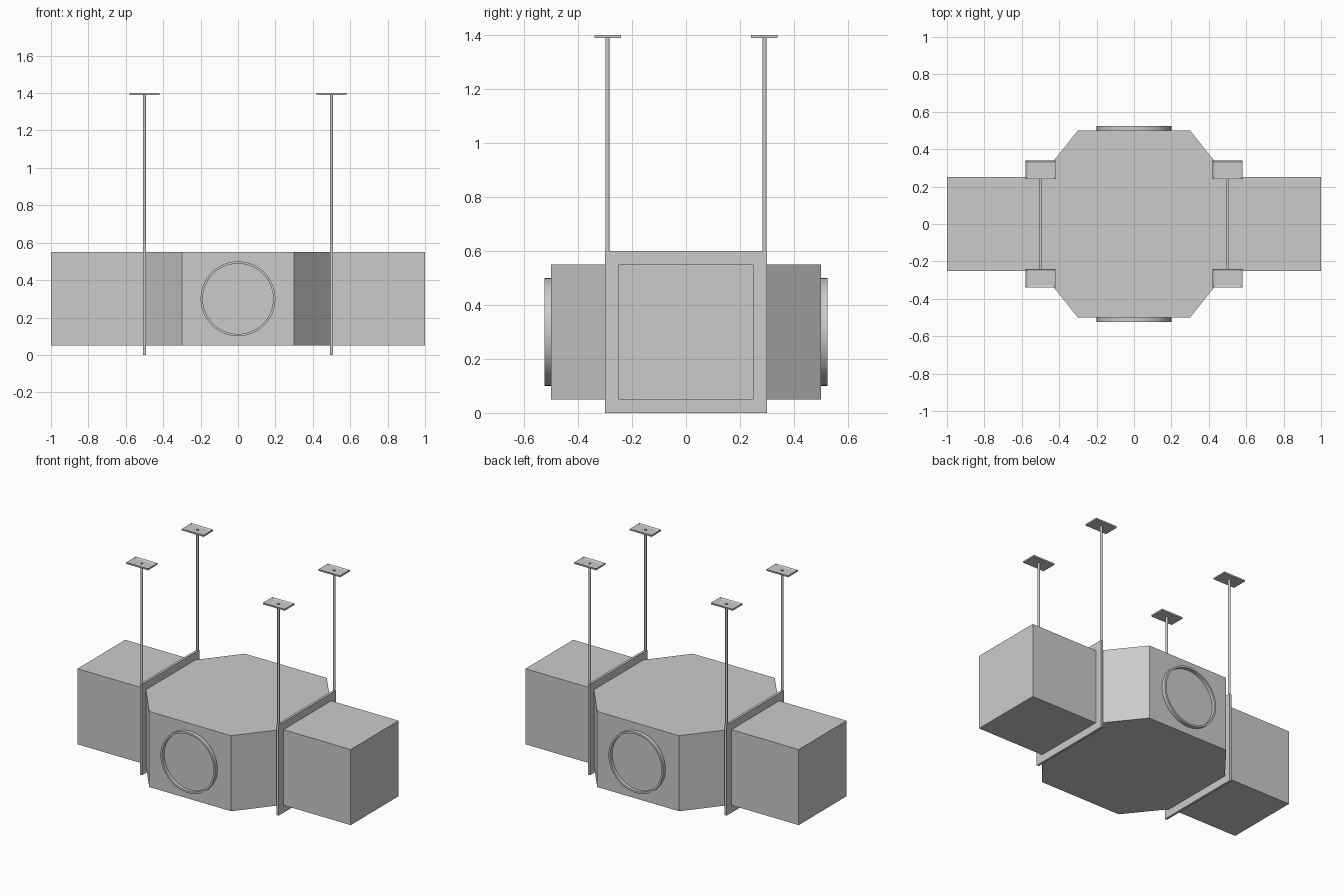
import bpy, bmesh, math
from mathutils import Matrix, Vector

if "Cube" in bpy.data.objects:
    bpy.data.objects.remove(bpy.data.objects["Cube"])


def finish(name, bm, smooth=False):
    bmesh.ops.recalc_face_normals(bm, faces=bm.faces[:])
    me = bpy.data.meshes.new(name)
    bm.to_mesh(me)
    bm.free()
    ob = bpy.data.objects.new(name, me)
    bpy.context.collection.objects.link(ob)
    if smooth:
        bpy.ops.object.select_all(action='DESELECT')
        ob.select_set(True)
        bpy.context.view_layer.objects.active = ob
        bpy.ops.object.shade_smooth_by_angle(angle=math.radians(35))
    return ob


def extrude_face(bm, pts, vec):
    face = bm.faces.new([bm.verts.new(p) for p in pts])
    ext = bmesh.ops.extrude_face_region(bm, geom=[face])['geom']
    bmesh.ops.translate(bm, vec=vec, verts=[v for v in ext if isinstance(v, bmesh.types.BMVert)])


def revolve(name, profile, matrix, segments=48):
    # profile of (radius, height) spun about the local z axis
    bm = bmesh.new()
    verts = [bm.verts.new((r, 0, h)) for r, h in profile]
    edges = [bm.edges.new(p) for p in zip(verts, verts[1:])]
    bmesh.ops.spin(bm, geom=verts + edges, cent=(0, 0, 0), axis=(0, 0, 1),
                   angle=math.tau, steps=segments)
    bmesh.ops.remove_doubles(bm, verts=bm.verts[:], dist=1e-5)
    bm.transform(matrix)
    return finish(name, bm, True)


# Straight duct widening into an eight-sided chamber
quarter = [(1, 0.25), (0.5, 0.25), (0.3, 0.5)]
half = quarter + [(-x, y) for x, y in reversed(quarter)]
outline = half + [(x, -y) for x, y in reversed(half)]
bm = bmesh.new()
extrude_face(bm, [(x, y, 0.05) for x, y in outline], Vector((0, 0, 0.5)))
finish("duct_body", bm)

# Round port collars on the front and back
for side, label in ((-1, "front"), (1, "back")):
    place = Matrix.Translation((0, side * 0.5, 0.3)) @ Matrix.Rotation(-side * math.pi / 2, 4, 'X')
    revolve(label + "_port",
            [(0, -0.005), (0.2, -0.005), (0.2, 0.025), (0.188, 0.025), (0.188, 0.003), (0, 0.003)],
            place)

for sx, xl in ((-1, "left"), (1, "right")):
    # Square frame clamped around the duct
    bm = bmesh.new()
    rings = [[bm.verts.new((sx * 0.5 + dx, a * r, 0.3 + b * r))
              for a, b in ((-1, -1), (1, -1), (1, 1), (-1, 1))]
             for dx, r in ((-0.008, 0.3), (0.008, 0.3), (0.008, 0.25), (-0.008, 0.25))]
    for k in range(4):
        a, b = rings[k], rings[(k + 1) % 4]
        for i in range(4):
            j = (i + 1) % 4
            bm.faces.new((a[i], a[j], b[j], b[i]))
    finish(xl + "_frame", bm)

    for sy, yl in ((-1, "front"), (1, "back")):
        # Hanging rod
        revolve(f"{xl}_{yl}_rod",
                [(0, 0.595), (0.008, 0.595), (0.008, 1.398), (0, 1.398)],
                Matrix.Translation((sx * 0.5, sy * 0.291, 0)), 16)

        # Ceiling plate with a shallow tray in its top
        bm = bmesh.new()
        bmesh.ops.create_cube(bm, size=1, matrix=Matrix.Translation((sx * 0.5, sy * 0.29, 1.395))
                              @ Matrix.Diagonal((0.16, 0.1, 0.01, 1)))
        top = max(bm.faces, key=lambda f: f.calc_center_median().z)
        bmesh.ops.inset_region(bm, faces=[top], thickness=0.014)
        bmesh.ops.translate(bm, vec=(0, 0, -0.006), verts=top.verts[:])
        finish(f"{xl}_{yl}_ceiling_plate", bm)
